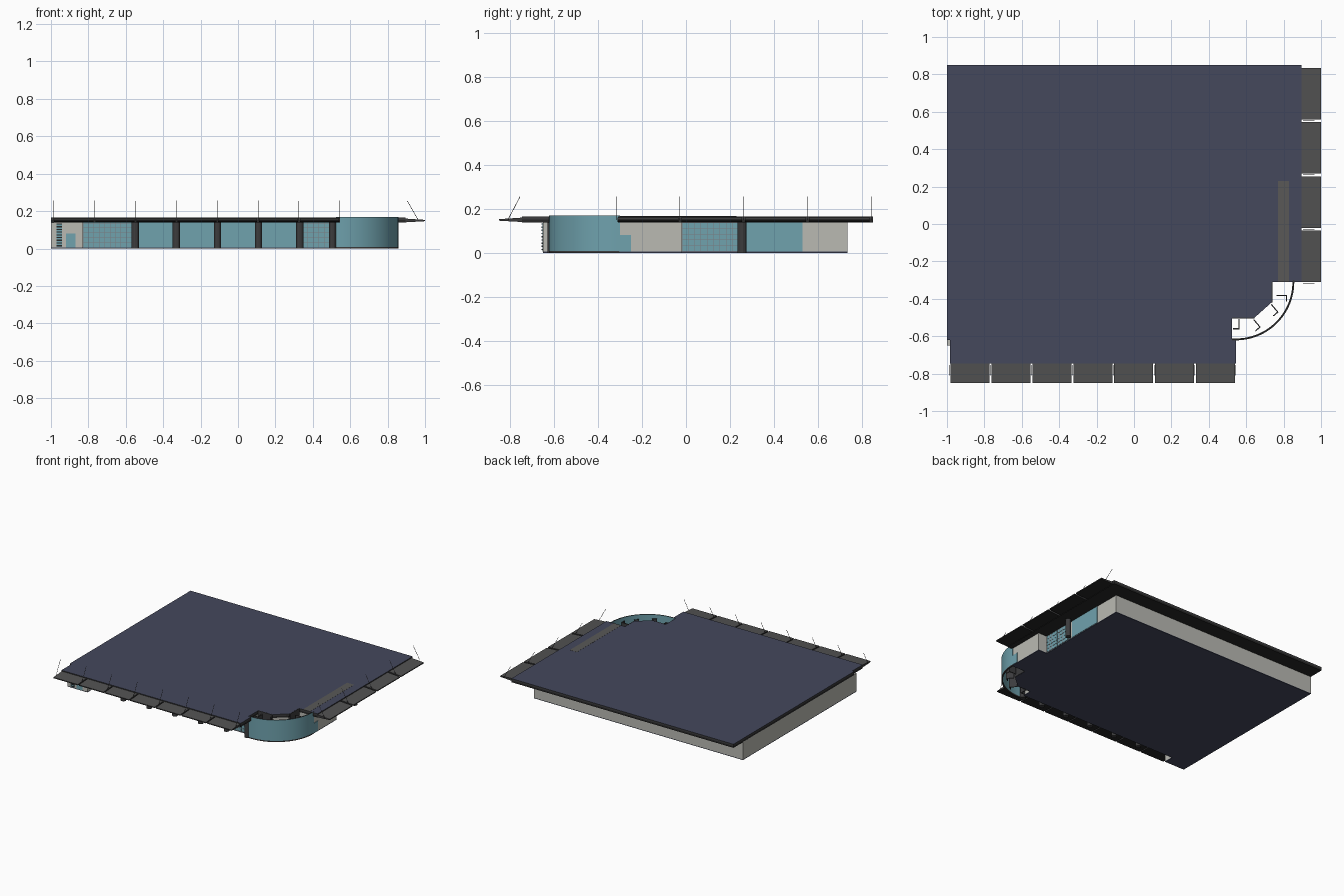
import bpy, bmesh, math
from mathutils import Vector

if "Cube" in bpy.data.objects:
    bpy.data.objects.remove(bpy.data.objects["Cube"])


def mat(name, r, g, b):
    m = bpy.data.materials.new(name)
    m.diffuse_color = (r, g, b, 1)
    m.use_nodes = True
    m.node_tree.nodes["Principled BSDF"].inputs["Base Color"].default_value = m.diffuse_color
    return m


NAVY = mat("navy deck", 0.058, 0.065, 0.108)
WALL = mat("pale grey wall", 0.49, 0.49, 0.45)
GLASS = mat("teal glass", 0.16, 0.36, 0.42)
AWN = mat("awning grey", 0.085, 0.085, 0.085)
TRIM = mat("dark trim", 0.045, 0.045, 0.047)
BLACK = mat("black soffit", 0.02, 0.02, 0.02)
BAR = mat("mullion grey", 0.20, 0.22, 0.24)
STRIP = mat("roof strip grey", 0.10, 0.098, 0.095)


def finish(name, bm, *mats):
    bmesh.ops.recalc_face_normals(bm, faces=bm.faces)
    me = bpy.data.meshes.new(name)
    bm.to_mesh(me)
    bm.free()
    for m in mats:
        me.materials.append(m)
    ob = bpy.data.objects.new(name, me)
    bpy.context.collection.objects.link(ob)
    return ob


def prism(name, pts, z0, z1, side, top=None, bottom=None):
    """Extruded outline; separate colours for sides, top and bottom."""
    bm = bmesh.new()
    lo = [bm.verts.new((x, y, z0)) for x, y in pts]
    hi = [bm.verts.new((x, y, z1)) for x, y in pts]
    n = len(pts)
    for i in range(n):
        j = (i + 1) % n
        bm.faces.new((lo[i], lo[j], hi[j], hi[i]))
    bm.faces.new(hi).material_index = 1
    bm.faces.new(lo[::-1]).material_index = 2
    return finish(name, bm, side, top or side, bottom or side)


def box(name, x0, x1, y0, y1, z0, z1, m):
    return prism(name, [(x0, y0), (x1, y0), (x1, y1), (x0, y1)], z0, z1, m)


def tube(name, a, b, r, sides, m):
    a, b = Vector(a), Vector(b)
    bm = bmesh.new()
    bmesh.ops.create_cone(bm, cap_ends=True, segments=sides, radius1=r, radius2=r, depth=(b - a).length)
    q = Vector((0, 0, 1)).rotation_difference(b - a)
    for v in bm.verts:
        v.co = q @ v.co + (a + b) / 2
    return finish(name, bm, m)


def plate(name, side, plane, a, b, z0, z1, m, t=0.003):
    """Thin panel on a wall facing the front (-y) or the right (+x)."""
    if side == "front":
        return box(name, a, b, plane - t, plane, z0, z1, m)
    return box(name, plane, plane + t, a, b, z0, z1, m)


def grid_window(name, side, plane, a, b, cols, rows):
    plate(name, side, plane, a, b, 0.006, 0.138, GLASS)
    w = 0.0012
    for i in range(cols + 1):
        c = a + (b - a) * i / cols
        plate(name + "_upright", side, plane, c - w, c + w, 0.006, 0.138, BAR, 0.0045)
    for k in range(rows + 1):
        z = 0.008 + 0.128 * k / rows
        plate(name + "_crossbar", side, plane, a, b, z - w, z + w, BAR, 0.0045)


FY, EX = -0.575, 0.78      # main front and right wall planes
VY, VX = -0.65, 0.855      # projecting porch planes

# Building body: floor slab and walls, notched at the corner lobby
notch = [(0.525, -0.50), (0.645, -0.50), (0.735, -0.42), (0.735, -0.31)]
body = ([(-1, 0.735), (-1, VY), (-0.83, VY), (-0.83, FY), (0.525, FY)] + notch +
        [(VX, -0.31), (VX, -0.02), (EX, -0.02), (EX, 0.735)])
prism("floor_slab", body, 0, 0.005, NAVY)
prism("walls", body, 0.005, 0.14, WALL)

# Roof: dark soffit layer and trimmed navy deck
roof = ([(-1, 0.85), (-1, -0.62), (-0.985, -0.62), (-0.985, -0.745), (0.545, -0.745),
         (0.545, -0.62), (0.525, -0.62)] + notch + [(0.895, -0.31), (0.895, 0.85)])
prism("roof_soffit", roof, 0.138, 0.152, BLACK)
prism("roof_deck", roof, 0.152, 0.166, TRIM, NAVY, BLACK)
box("roof_strip", 0.77, 0.83, -0.31, 0.23, 0.166, 0.1668, STRIP)


# Awning panels with tapered profile
def awning(side, a, b):
    prof = [(0, 0.140), (0, 0.160), (0.104, 0.153), (0.104, 0.146)]
    bm = bmesh.new()
    rings = []
    for c in (a, b):
        if side == "front":
            rings.append([bm.verts.new((c, -0.746 - d, z)) for d, z in prof])
        else:
            rings.append([bm.verts.new((0.896 + d, c, z)) for d, z in prof])
    for i in range(4):
        j = (i + 1) % 4
        f = bm.faces.new((rings[0][i], rings[0][j], rings[1][j], rings[1][i]))
        f.material_index = (2, 0, 1, 2)[3 - i] if i in (0, 3) else (0 if i == 1 else 1)
        if i == 3:
            f.material_index = 2
    bm.faces.new(rings[0]).material_index = 1
    bm.faces.new(rings[1][::-1]).material_index = 1
    finish(side + "_awning", bm, AWN, TRIM, BLACK)


fx = [-0.985 + 0.2185 * i for i in range(8)]
for i in range(7):
    awning("front", fx[i] + 0.005, fx[i + 1] - 0.005)
ey = [-0.318 + 0.29 * i for i in range(5)]
for i in range(4):
    awning("right", ey[i] + 0.007, ey[i + 1] - 0.007)

# Thin stay rods holding the awnings
for x in fx:
    tube("front_stay_rod", (x, -0.81, 0.15), (x, -0.755, 0.255), 0.0014, 5, TRIM)
for y in ey:
    tube("right_stay_rod", (0.965, y, 0.15), (0.905, y, 0.255), 0.0014, 5, TRIM)

# Round columns
for x in (-0.55, -0.33, -0.11, 0.11, 0.33, 0.505):
    tube("front_column", (x, -0.61, 0), (x, -0.61, 0.14), 0.02, 14, TRIM)
tube("right_column", (0.815, 0.255, 0), (0.815, 0.255, 0.14), 0.02, 14, TRIM)

# Shop windows
plate("front_glazing", "front", FY, -0.55, 0.33, 0.006, 0.138, GLASS)
grid_window("front_left_window", "front", FY, -0.828, -0.568, 9, 5)
grid_window("front_right_window", "front", FY, 0.345, 0.49, 5, 5)
plate("right_glazing", "right", EX, 0.255, 0.53, 0.006, 0.138, GLASS)
grid_window("right_window", "right", EX, -0.018, 0.24, 9, 5)

# Porch doors and louvred slot
plate("front_door", "front", VY, -0.92, -0.87, 0.005, 0.08, GLASS)
plate("right_door", "right", VX, -0.305, -0.25, 0.005, 0.08, GLASS)
plate("louvre_slot", "front", VY, -0.97, -0.94, 0.008, 0.135, GLASS)
for k in range(9):
    z = 0.012 + 0.0145 * k
    plate("louvre", "front", VY, -0.97, -0.94, z, z + 0.006, BLACK, 0.006)

# Curved glass corner lobby


def lobby_outline(t):
    r, cx, cy = 0.312, 0.545, -0.31
    arc = [(r, 0.525, None)]
    out = []
    for rr in (r, r - t):
        run = [(0.525, cy - rr)]
        for i in range(33):
            a = math.radians(-90 + 90 * i / 32)
            run.append((cx + rr * math.cos(a), cy + rr * math.sin(a)))
        run.append((cx + rr, -0.30))
        out.append(run)
    return out[0] + out[1][::-1]


glass = prism("lobby_glass", lobby_outline(0.007), 0.009, 0.169, GLASS, TRIM, TRIM)
prism("lobby_base_ring", lobby_outline(0.010), 0, 0.009, TRIM)
for p in glass.data.polygons:
    p.use_smooth = abs(p.normal.z) < 0.5
bpy.context.view_layer.objects.active = glass
glass.select_set(True)
bpy.ops.object.shade_smooth_by_angle()

# Angled display fins and dark back panels inside the lobby
box("lobby_back_panel", 0.525, 0.645, -0.505, -0.501, 0, 0.166, TRIM)
box("lobby_side_panel", 0.736, 0.740, -0.42, -0.31, 0, 0.166, TRIM)
for cx, cy, deg in ((0.565, -0.535, 0), (0.66, -0.53, 40), (0.755, -0.45, 40), (0.79, -0.38, 90)):
    ca, sa = math.cos(math.radians(deg)), math.sin(math.radians(deg))
    L = [(-0.035, -0.028), (0.0, -0.028), (0.0, 0.028), (-0.006, 0.028), (-0.006, -0.022), (-0.035, -0.022)]
    prism("lobby_fin", [(cx + x * ca - y * sa, cy + x * sa + y * ca) for x, y in L], 0, 0.15, TRIM)
